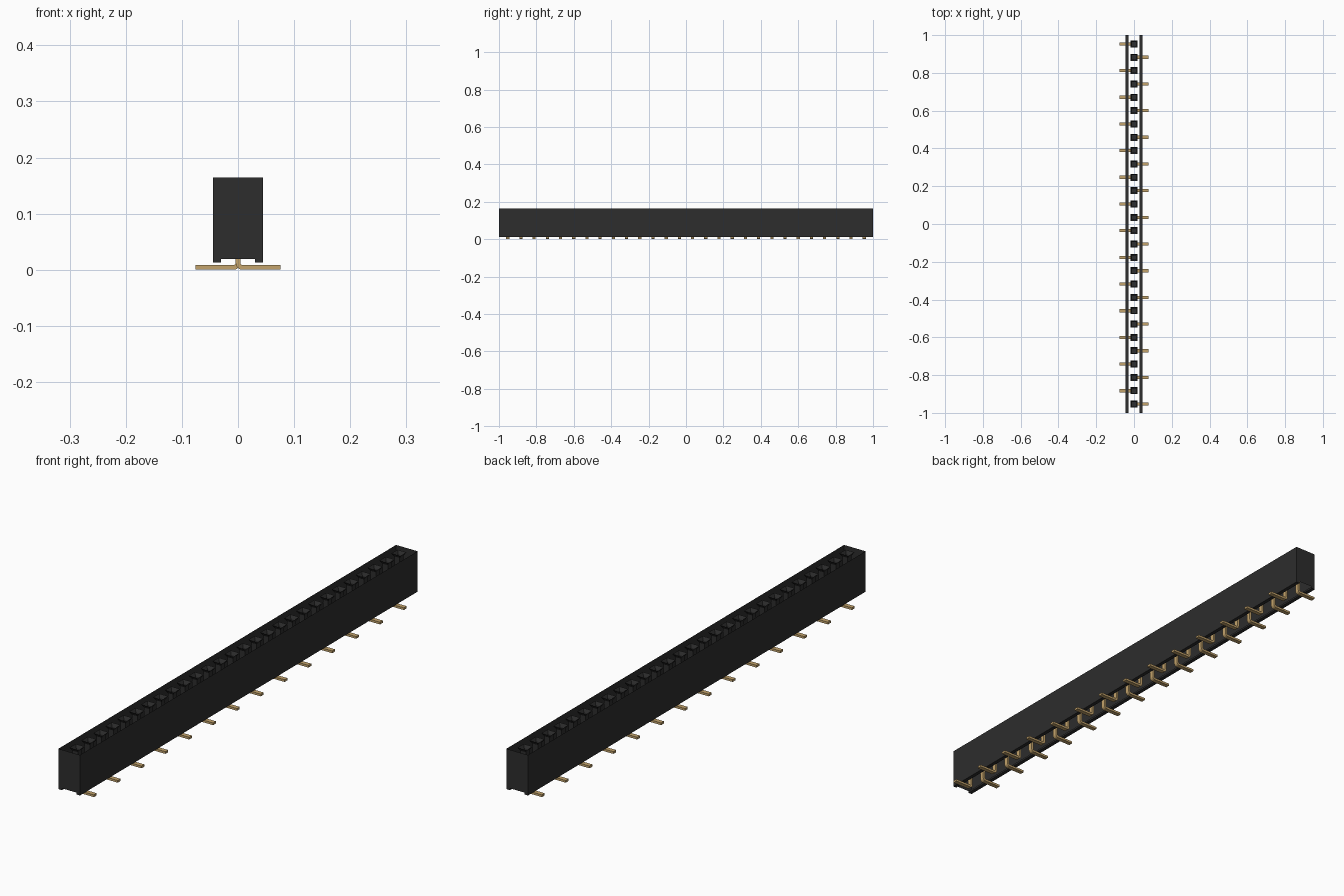
import bpy, bmesh, math

cube = bpy.data.objects.get("Cube")
if cube:
    bpy.data.objects.remove(cube, do_unlink=True)

PINS, PITCH = 28, 0.0706
HALF_W, HALF_L = 0.0445, 1.0        # housing half width and half length
TOP, BOTTOM, RECESS = 0.164, 0.0125, 0.0195
RAIL_X = 0.03                       # inner face of the bottom rails
THICK, WIDE, REACH = 0.0083, 0.0167, 0.0755   # contact strip


def material(name, color, rough, metal=0.0):
    m = bpy.data.materials.new(name)
    m.use_nodes = True
    m.diffuse_color = (*color, 1)
    bsdf = m.node_tree.nodes["Principled BSDF"]
    bsdf.inputs["Base Color"].default_value = (*color, 1)
    bsdf.inputs["Roughness"].default_value = rough
    bsdf.inputs["Metallic"].default_value = metal
    return m


black = material("black plastic", (0.026, 0.026, 0.026), 0.6)
gold = material("gold contact", (0.55, 0.37, 0.15), 0.5)


def to_mesh(bm, name, mat):
    bmesh.ops.remove_doubles(bm, verts=bm.verts, dist=1e-5)
    bmesh.ops.recalc_face_normals(bm, faces=bm.faces)
    me = bpy.data.meshes.new(name)
    bm.to_mesh(me)
    bm.free()
    me.materials.append(mat)
    return me


def place(name, me, y=0.0, turn=0.0):
    ob = bpy.data.objects.new(name, me)
    ob.location.y = y
    ob.rotation_euler.z = turn
    bpy.context.collection.objects.link(ob)
    return ob


# Housing: thin outer shell, open between the walls at top and bottom
bm = bmesh.new()
right = [(RAIL_X, RECESS), (RAIL_X, BOTTOM), (HALF_W, BOTTOM), (HALF_W, TOP)]
left = [(-x, z) for x, z in right]
for side in (right, left):
    for (x0, z0), (x1, z1) in zip(side, side[1:]):
        bm.faces.new([bm.verts.new(p) for p in (
            (x0, -HALF_L, z0), (x1, -HALF_L, z1), (x1, HALF_L, z1), (x0, HALF_L, z0))])
for y in (-HALF_L, HALF_L):
    bm.faces.new([bm.verts.new((x, y, z)) for x, z in right + left[::-1]])
place("housing", to_mesh(bm, "housing", black))

# Socket: square funnel leading into a closed square shaft
bm = bmesh.new()
rings = []
for half, z in ((0.0185, TOP), (0.011, TOP - 0.012), (0.011, 0.06)):
    rings.append([bm.verts.new((a * half, b * half, z))
                  for a, b in ((-1, -1), (1, -1), (1, 1), (-1, 1))])
for upper, lower in zip(rings, rings[1:]):
    for i in range(4):
        j = (i + 1) % 4
        bm.faces.new((upper[i], upper[j], lower[j], lower[i]))
bm.faces.new(rings[-1])
socket = to_mesh(bm, "socket", black)

# Contact: stem bent through a quarter turn into a flat foot
r_in = 0.004
r_out = r_in + THICK
cx, cz = -THICK / 2 + r_out, r_out


def arc(r):
    angles = [math.pi + math.pi / 2 * k / 6 for k in range(7)]
    return [(cx + r * math.cos(a), cz + r * math.sin(a)) for a in angles]


outline = ([(-THICK / 2, 0.058)] + arc(r_out) + [(REACH, 0), (REACH, THICK)]
           + arc(r_in)[::-1] + [(THICK / 2, 0.058)])
bm = bmesh.new()
face = bm.faces.new([bm.verts.new((x, -WIDE / 2, z)) for x, z in outline])
new = bmesh.ops.extrude_face_region(bm, geom=[face])["geom"]
bmesh.ops.translate(bm, vec=(0, WIDE, 0),
                    verts=[v for v in new if isinstance(v, bmesh.types.BMVert)])
contact = to_mesh(bm, "contact", gold)

# Row of sockets, with feet alternating right and left
for i in range(PINS):
    y = (i - (PINS - 1) / 2) * PITCH
    place(f"socket_{i + 1:02d}", socket, y)
    place(f"contact_{i + 1:02d}", contact, y, math.pi * (i % 2))
